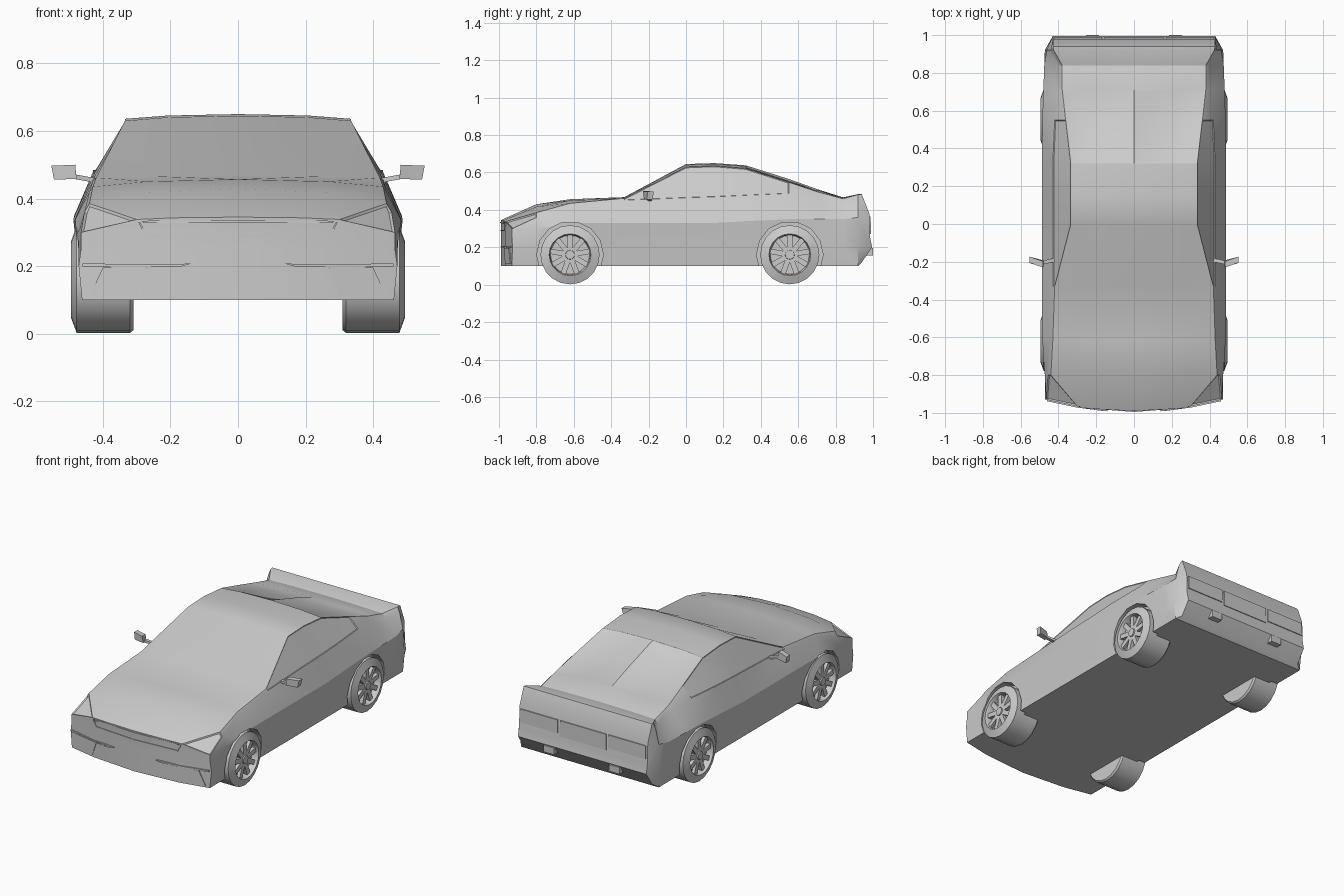
import bpy, bmesh, math
from mathutils import Vector, Matrix

old = bpy.data.objects.get("Cube")
if old:
    bpy.data.objects.remove(old, do_unlink=True)

grey = bpy.data.materials.new("light_grey")
grey.use_nodes = True
GREY = (0.6, 0.6, 0.6, 1)
grey.diffuse_color = GREY
grey.node_tree.nodes["Principled BSDF"].inputs["Base Color"].default_value = GREY


def finish(name, bm, mirror=True, cutters=(), angle=30):
    """Turn a bmesh into an object, mirror it, cut it and shade it."""
    mesh = bpy.data.meshes.new(name)
    bm.to_mesh(mesh)
    bm.free()
    ob = bpy.data.objects.new(name, mesh)
    bpy.context.collection.objects.link(ob)
    mesh.materials.append(grey)
    bpy.ops.object.select_all(action='DESELECT')
    ob.select_set(True)
    bpy.context.view_layer.objects.active = ob
    if mirror:
        mod = ob.modifiers.new("mirror", 'MIRROR')
        mod.use_clip = True
        bpy.ops.object.modifier_apply(modifier=mod.name)
    for cutter in cutters:
        mod = ob.modifiers.new("cut", 'BOOLEAN')
        mod.operation = 'DIFFERENCE'
        mod.solver = 'EXACT'
        mod.object = cutter
        bpy.ops.object.modifier_apply(modifier=mod.name)
    if angle:
        bpy.ops.object.shade_smooth_by_angle(angle=math.radians(angle))
    return ob


def prism(name, corners, push):
    """Flat polygon pushed along a vector, mirrored to both sides."""
    bm = bmesh.new()
    face = bm.faces.new([bm.verts.new(c) for c in corners])
    ext = bmesh.ops.extrude_face_region(bm, geom=[face], use_keep_orig=True)
    new = [v for v in ext["geom"] if isinstance(v, bmesh.types.BMVert)]
    bmesh.ops.translate(bm, verts=new, vec=push)
    bmesh.ops.recalc_face_normals(bm, faces=bm.faces)
    return finish(name, bm, angle=0)


def nose_y(x):
    return -0.99 + 0.06 * (x / 0.465) ** 2


# Body stations: y, centre z, then x and z of top edge, belt and widest line
STATIONS = [
    (-0.99, .345, .30, .338, .465, .30, .465, .25),
    (-0.80, .43, .44, .385, .455, .36, .472, .30),
    (-0.62, .457, .43, .435, .44, .42, .487, .33),
    (-0.33, .468, .42, .462, .43, .452, .487, .33),
    (0.0, .645, .335, .63, .43, .465, .487, .33),
    (0.15, .65, .335, .636, .43, .47, .487, .33),
    (0.32, .638, .335, .622, .43, .478, .487, .34),
    (0.55, .565, .362, .548, .42, .488, .485, .35),
    (0.71, .508, .38, .495, .40, .47, .48, .35),
    (0.84, .467, .38, .46, .40, .44, .475, .35),
    (0.92, .484, .425, .482, .44, .45, .462, .36),
    (0.94, .484, .43, .484, .43, .38, .43, .25)]
TAIL_Y = [.94, .94, .94, .98, .985, .995, .94, .94, .94]
LAST = len(STATIONS) - 1
MID = 0.62


def ring(k):
    y, zc, ex, ez, bx, bz, sx, sz = STATIONS[k]
    lx, bz0 = (.43, .12) if k == LAST else (.472, .10)
    wx = min(lx, .462)
    pts = [(0, zc), (ex * MID, zc * .7 + ez * .3), (ex, ez), (bx, bz), (sx, sz),
           (lx, .2), (wx, bz0), (wx * MID, bz0), (0, bz0)]
    out = []
    for c, (x, z) in enumerate(pts):
        yy = nose_y(x) if k == 0 else TAIL_Y[c] if k == LAST else y
        out.append((x, yy, z))
    return out


# Body shell: half loft with closed nose and tail
bm = bmesh.new()
rings = [[bm.verts.new(p) for p in ring(k)] for k in range(LAST + 1)]
skin = {}
for k in range(LAST):
    for c in range(8):
        a, b = rings[k], rings[k + 1]
        skin[k, c] = bm.faces.new((a[c], a[c + 1], b[c + 1], b[c]))
for k in (0, LAST):
    r = rings[k]
    rows = [r[0:3]]
    for c in (3, 4, 5):
        x, y, z = r[c].co
        row = [bm.verts.new((x * f, nose_y(x * f) if k == 0 else y, z)) for f in (0, MID)]
        rows.append(row + [r[c]])
    rows.append([r[8], r[7], r[6]])
    for up, low in zip(rows, rows[1:]):
        for j in (0, 1):
            quad = [up[j], low[j], low[j + 1], up[j + 1]]
            bm.faces.new(quad if k == 0 else quad[::-1])
bm.normal_update()


def recess(faces, width, depth):
    bmesh.ops.inset_region(bm, faces=faces, thickness=width, depth=-depth,
                           use_boundary=True, use_even_offset=True)


# Side windows, split rear window and headlights
recess([skin[k, 2] for k in range(3, 7)], 0.004, 0.004)
recess([skin[k, c] for k in (6, 7) for c in (0, 1)], 0.012, 0.005)
recess([skin[0, 2]], 0.006, 0.006)

# Wheel arch cutters
AXLES = {"front": -0.62, "rear": 0.555}
HUB_Z = 0.16
cutters = []
for end, y in AXLES.items():
    cb = bmesh.new()
    place = Matrix.Translation((0.52, y, HUB_Z)) @ Matrix.Rotation(math.pi / 2, 4, 'Y')
    bmesh.ops.create_cone(cb, cap_ends=True, segments=14, radius1=.178, radius2=.178,
                          depth=0.2, matrix=place)
    cut = finish(end + "_arch_cutter", cb, angle=0)
    cut.hide_render = True
    cut.hide_viewport = False
    cutters.append(cut)
finish("body", bm, cutters=cutters, angle=28)
for cut in cutters:
    bpy.data.objects.remove(cut, do_unlink=True)

# Wheels: lathed tyre and rim with spokes
TYRE = [(0, .31), (.15, .31), (.158, .32), (.158, .478), (.112, .495),
        (.108, .488), (.104, .455), (0, .455)]
SIDES, SPOKES = 20, 9
for end, y in AXLES.items():
    wb = bmesh.new()
    line = [wb.verts.new((x, 0, r)) for r, x in TYRE]
    edges = [wb.edges.new(p) for p in zip(line, line[1:])]
    bmesh.ops.spin(wb, geom=line + edges, cent=(0, 0, 0), axis=(1, 0, 0),
                   angle=math.tau, steps=SIDES, use_merge=True)
    bmesh.ops.remove_doubles(wb, verts=wb.verts, dist=0.0005)
    for i in range(SPOKES):
        turn = Matrix.Rotation(math.tau * i / SPOKES, 4, 'X')
        spoke = turn @ Matrix.Translation((.47, 0, .066)) @ Matrix.Diagonal((.02, .028, .084, 1))
        bmesh.ops.create_cube(wb, size=1, matrix=spoke)
    hub = Matrix.Translation((.472, 0, 0)) @ Matrix.Rotation(math.pi / 2, 4, 'Y')
    bmesh.ops.create_cone(wb, cap_ends=True, segments=12, radius1=.028, radius2=.024,
                          depth=.03, matrix=hub)
    bmesh.ops.recalc_face_normals(wb, faces=wb.faces)
    bmesh.ops.translate(wb, verts=wb.verts, vec=(0, y, HUB_Z))
    finish(end + "_wheels", wb)


def nose_plate(name, outline, thick=0.006):
    prism(name, [(x, nose_y(x) + .003, z) for x, z in outline], (0, -thick, 0))


# Nose trim
nose_plate("grille_lip", [(0, .336), (.285, .334), (.28, .327), (0, .329)], .008)
nose_plate("grille_sill", [(0, .293), (.27, .293), (.29, .33), (.295, .33), (.275, .287), (0, .287)])
nose_plate("bumper_slat", [(.14, .207), (.30, .205), (.46, .208), (.46, .198), (.30, .198), (.17, .198)], .01)
nose_plate("bumper_intake", [(.27, .196), (.40, .196), (.44, .11), (.30, .11)])

# Door mirrors
prism("mirror_arms", [(.42, -.20, .446), (.485, -.215, .458), (.485, -.215, .472), (.42, -.20, .46)], (0, .02, 0))
prism("mirror_housings", [(.478, -.225, .458), (.545, -.21, .456), (.553, -.205, .497), (.482, -.23, .50)], (0, .032, 0))


def tail_plate(name, x0, x1, z0, z1):
    """Thin panel on the upper tail."""
    corners = [(x0, .981, z0), (x1, .981, z0), (x1, .979, z1), (x0, .979, z1)]
    prism(name, corners, (0, .008, 0))


# Tail lights, centre panel, exhausts
tail_plate("tail_lights", .17, .42, .285, .365)
tail_plate("tail_panel", 0, .155, .27, .365)
prism("exhausts", [(.185, .93, .155), (.255, .93, .155), (.255, .93, .195), (.185, .93, .195)], (0, .07, 0))
